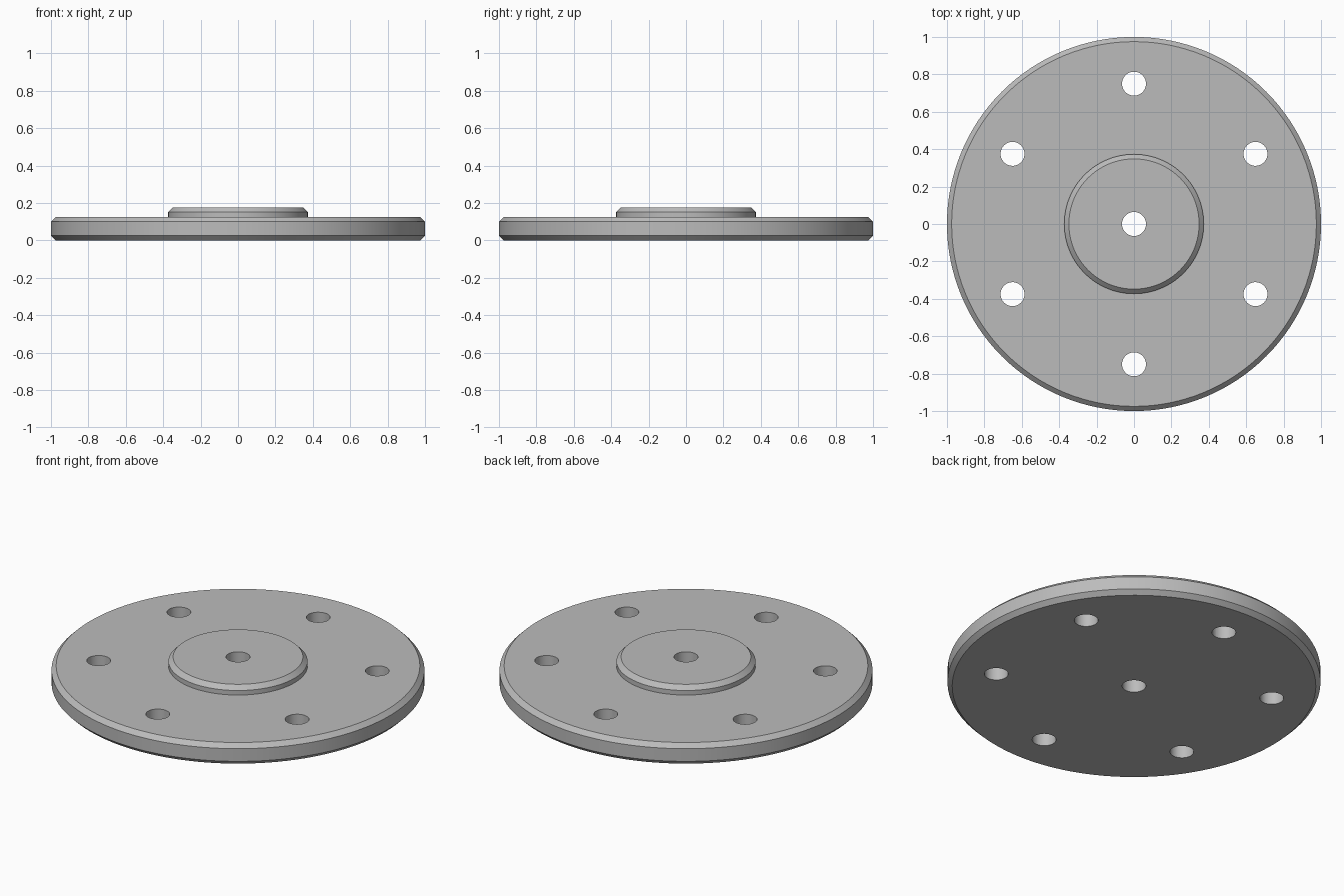
import bpy
import bmesh
from math import cos, sin, pi, radians
from mathutils import Vector

default = bpy.data.objects.get("Cube")
if default:
    bpy.data.objects.remove(default, do_unlink=True)

RADIUS, THICKNESS = 1.0, 0.125
HUB_RADIUS, HUB_TOP = 0.373, 0.177
HOLE_RADIUS, BOLT_CIRCLE, BOLTS = 0.064, 0.75, 6
CHAMFER = 0.025
SEGMENTS = 128

steel = bpy.data.materials.new("machined_grey")
steel.use_nodes = True
grey = (0.5, 0.5, 0.5, 1)
steel.diffuse_color = grey
steel.node_tree.nodes["Principled BSDF"].inputs["Base Color"].default_value = grey


def lathe(name, profile):
    """Revolve a closed (radius, z) profile around the vertical axis."""
    bm = bmesh.new()
    verts = [bm.verts.new((r, 0, z)) for r, z in profile]
    edges = [bm.edges.new((v, verts[i - 1])) for i, v in enumerate(verts)]
    bmesh.ops.spin(bm, geom=verts + edges, cent=(0, 0, 0), axis=(0, 0, 1),
                   angle=2 * pi, steps=SEGMENTS, use_merge=True)
    bmesh.ops.remove_doubles(bm, verts=bm.verts, dist=1e-5)
    bmesh.ops.recalc_face_normals(bm, faces=bm.faces)
    mesh = bpy.data.meshes.new(name)
    bm.to_mesh(mesh)
    bm.free()
    mesh.materials.append(steel)
    obj = bpy.data.objects.new(name, mesh)
    bpy.context.collection.objects.link(obj)
    return obj


# Chamfered disc with raised hub and central bore
flange = lathe("flange_plate", [
    (HOLE_RADIUS, 0),
    (RADIUS - CHAMFER, 0),
    (RADIUS, CHAMFER),
    (RADIUS, THICKNESS - CHAMFER),
    (RADIUS - CHAMFER, THICKNESS),
    (HUB_RADIUS, THICKNESS),
    (HUB_RADIUS, HUB_TOP - CHAMFER),
    (HUB_RADIUS - CHAMFER, HUB_TOP),
    (HOLE_RADIUS, HUB_TOP),
])

# Bolt hole cutters, all in one mesh
bm = bmesh.new()
for i in range(BOLTS):
    a = pi / 2 + i * 2 * pi / BOLTS
    made = bmesh.ops.create_cone(bm, cap_ends=True, segments=48, depth=1,
                                 radius1=HOLE_RADIUS, radius2=HOLE_RADIUS)
    bmesh.ops.translate(bm, verts=made["verts"],
                        vec=Vector((cos(a), sin(a), 0)) * BOLT_CIRCLE)
cutter_mesh = bpy.data.meshes.new("bolt_hole_cutter")
bm.to_mesh(cutter_mesh)
bm.free()
cutter_mesh.materials.append(steel)
cutter = bpy.data.objects.new("bolt_hole_cutter", cutter_mesh)
bpy.context.collection.objects.link(cutter)
cutter.hide_render = True

# Drill the bolt holes, then drop the cutter
drill = flange.modifiers.new("bolt_holes", "BOOLEAN")
drill.operation = "DIFFERENCE"
drill.solver = "EXACT"
drill.object = cutter
bpy.ops.object.select_all(action="DESELECT")
flange.select_set(True)
bpy.context.view_layer.objects.active = flange
bpy.ops.object.modifier_apply(modifier=drill.name)
bpy.data.objects.remove(cutter, do_unlink=True)

# Smooth round walls, crisp chamfers
bpy.ops.object.shade_smooth_by_angle(angle=radians(30))
